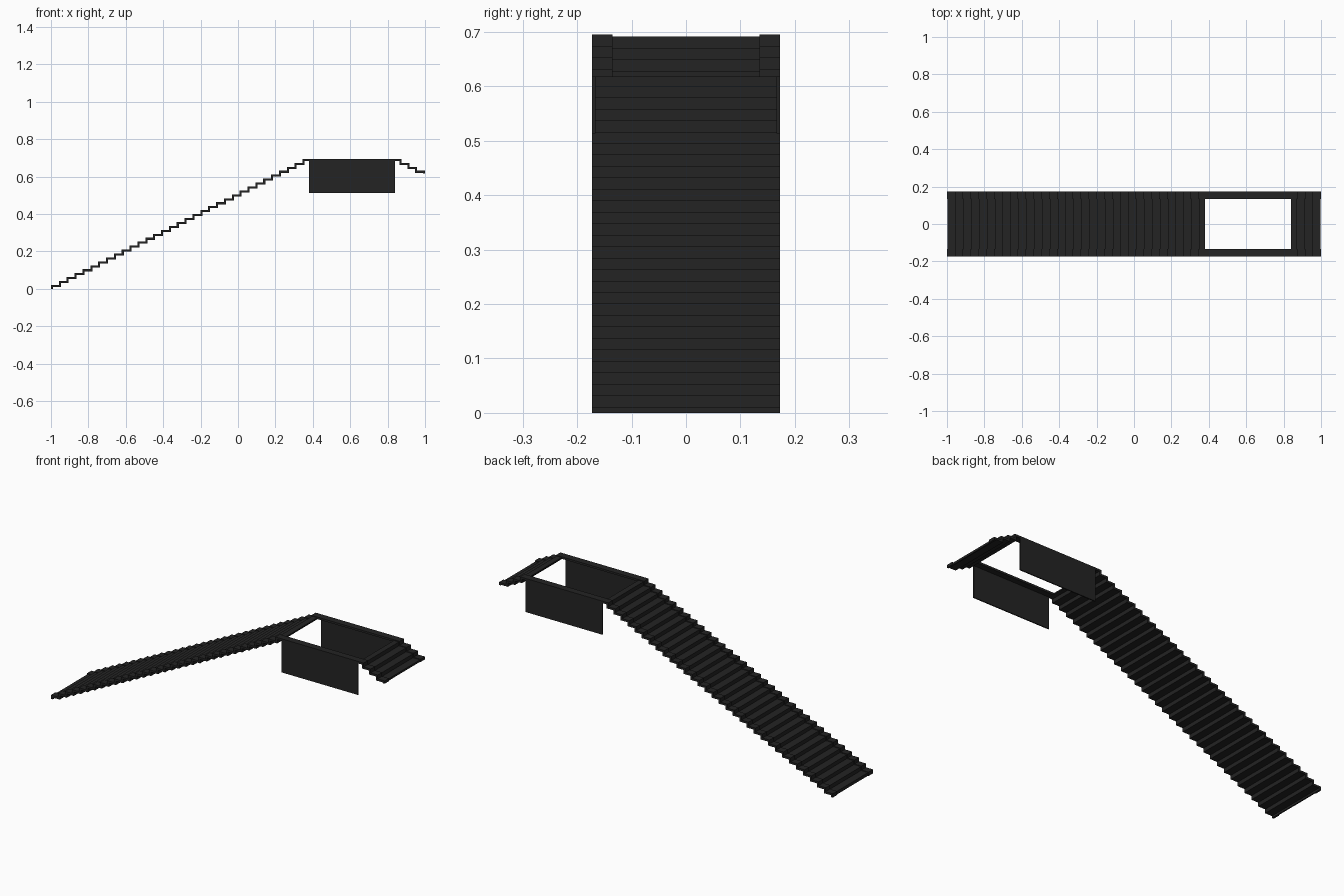
import bpy, bmesh

if "Cube" in bpy.data.objects:
    bpy.data.objects.remove(bpy.data.objects["Cube"])

STEPS = 32                 # treads below the landing
TOP = 0.695
RISE = TOP / (STEPS + 1)
LAND0 = 0.345              # landing start
RUN = (LAND0 + 1) / STEPS
LAND1 = 1 - 3 * RUN        # landing end
OPEN0, OPEN1 = 0.38, 0.84  # opening in the landing
HALF, INNER = 0.1725, 0.135

mat = bpy.data.materials.new("charcoal")
mat.diffuse_color = (0.017, 0.017, 0.017, 1)
mat.use_nodes = True
mat.node_tree.nodes["Principled BSDF"].inputs["Base Color"].default_value = mat.diffuse_color


def rising(d):
    """Stepped line of the long flight, inset by d, up to the landing."""
    pts = [(-1 + d, 0)]
    for k in range(STEPS + 1):
        x, z = -1 + k * RUN + d, (k + 1) * RISE - d
        pts.append((x, z))
        if k < STEPS:
            pts.append((x + RUN, z))
    return pts


def falling(d):
    """Stepped line of the short flight, inset by d, down from the landing."""
    pts = []
    for k in range(4):
        x, z = LAND1 + k * RUN - d, TOP - k * RISE - d
        pts += [(x, z), (x, z - RISE if k < 3 else 0.617)]
    return pts


def ribbon(name, upper, lower, y0, y1):
    """Solid folded sheet between two matching lines, from y0 to y1."""
    bm = bmesh.new()
    rings = []
    for (xa, za), (xb, zb) in zip(upper, lower):
        rings.append([bm.verts.new(c) for c in
                      ((xa, y0, za), (xa, y1, za), (xb, y1, zb), (xb, y0, zb))])
    for a, b in zip(rings, rings[1:]):
        for i in range(4):
            j = (i + 1) % 4
            bm.faces.new((a[i], a[j], b[j], b[i]))
    bm.faces.new(rings[0])
    bm.faces.new(rings[-1])
    bmesh.ops.recalc_face_normals(bm, faces=bm.faces)
    me = bpy.data.meshes.new(name)
    bm.to_mesh(me)
    bm.free()
    me.materials.append(mat)
    ob = bpy.data.objects.new(name, me)
    bpy.context.collection.objects.link(ob)


# centre treads, set slightly below the side strips
D, T = 0.004, 0.007
ribbon("long_flight_treads",
       rising(D) + [(OPEN0, TOP - D)],
       rising(D + T) + [(OPEN0, TOP - D - T)], -INNER, INNER)
ribbon("short_flight_treads",
       [(OPEN1, TOP - D)] + falling(D),
       [(OPEN1, TOP - D - T)] + falling(D + T), -INNER, INNER)

for side, s in (("front", -1), ("back", 1)):
    # stepped edge strip running the whole length
    y0, y1 = sorted((s * INNER, s * HALF))
    ribbon(side + "_edge_strip", rising(0) + falling(0),
           rising(0.011) + falling(0.011), y0, y1)
    # hanging side panel beside the opening
    y0, y1 = sorted((s * (HALF - 0.006), s * HALF))
    ribbon(side + "_side_panel", [(OPEN0, 0.686), (OPEN1, 0.686)],
           [(OPEN0, 0.513), (OPEN1, 0.513)], y0, y1)
